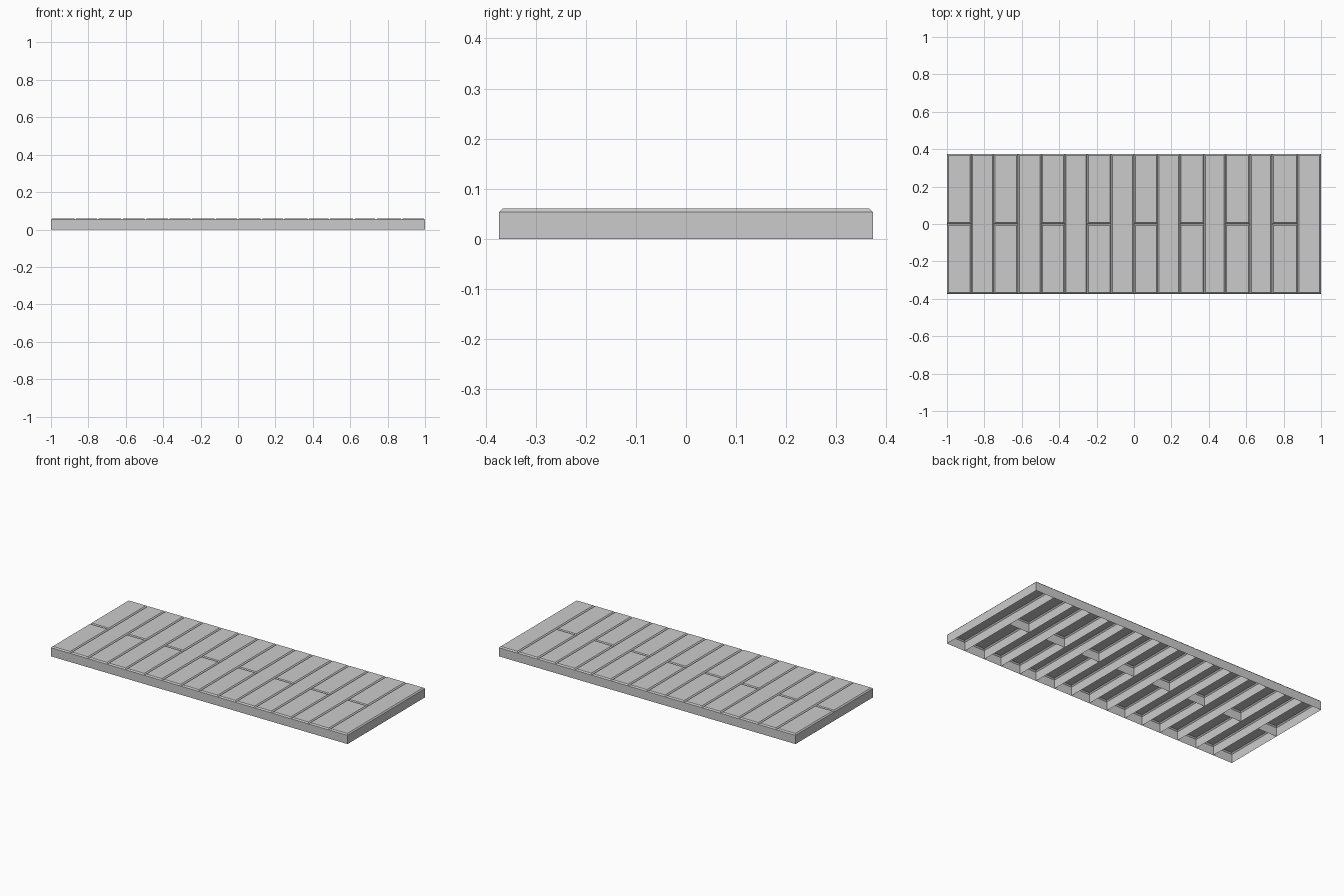
import bpy, bmesh

if "Cube" in bpy.data.objects:
    bpy.data.objects.remove(bpy.data.objects["Cube"])

H, C, Y = 0.06, 0.007, 0.373   # height, chamfer, half depth
seams = [-1, -.87, -.75, -.62, -.495, -.37, -.25, -.122, 0,
         .126, .245, .375, .488, .62, .738, .875, 1]


def plank(name, x0, x1, y0, y1):
    """Open-bottomed board with a chamfered top edge."""
    bm = bmesh.new()
    rings = []
    for z, d in ((0, 0), (H - C, 0), (H, C)):
        rings.append([bm.verts.new(p) for p in (
            (x0 + d, y0 + d, z), (x1 - d, y0 + d, z),
            (x1 - d, y1 - d, z), (x0 + d, y1 - d, z))])
    for a, b in zip(rings, rings[1:]):
        for i in range(4):
            j = (i + 1) % 4
            bm.faces.new((a[i], a[j], b[j], b[i]))
    bm.faces.new(rings[-1])
    me = bpy.data.meshes.new(name)
    bm.to_mesh(me)
    bm.free()
    bpy.context.collection.objects.link(bpy.data.objects.new(name, me))


# Alternate columns: two half planks, then one full plank
for i, (x0, x1) in enumerate(zip(seams, seams[1:])):
    if i % 2 == 0:
        plank(f"half_plank_front_{i}", x0, x1, -Y, 0)
        plank(f"half_plank_back_{i}", x0, x1, 0, Y)
    else:
        plank(f"full_plank_{i}", x0, x1, -Y, Y)
